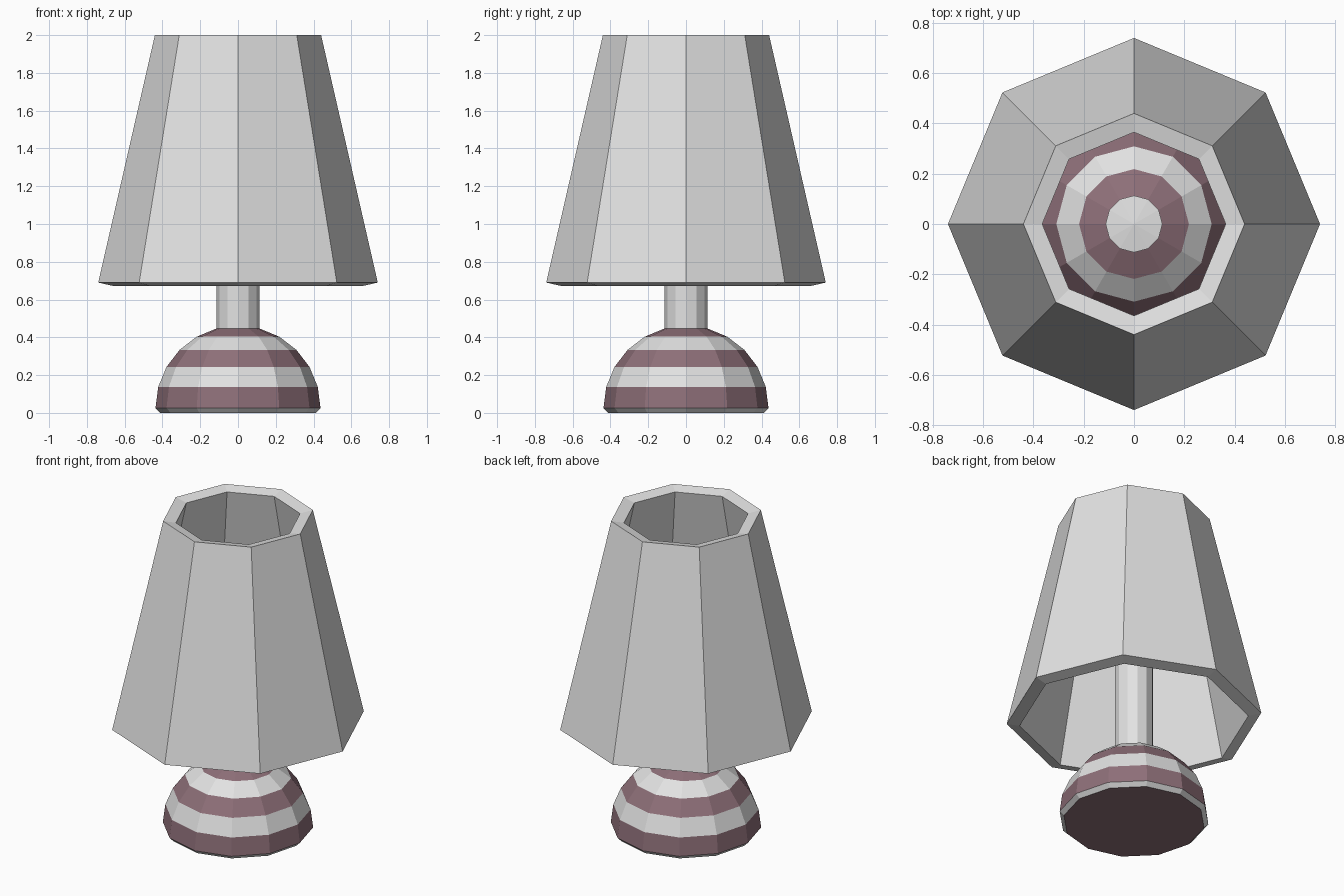
import bpy
import bmesh
from math import sin, cos, radians, tau

cube = bpy.data.objects.get("Cube")
if cube:
    bpy.data.objects.remove(cube, do_unlink=True)


def material(name, rgb):
    mat = bpy.data.materials.new(name)
    mat.use_nodes = True
    color = (*rgb, 1.0)
    mat.diffuse_color = color
    mat.node_tree.nodes["Principled BSDF"].inputs["Base Color"].default_value = color
    return mat


def lathe(name, profile, sides, mats, bands, closed=False):
    """Flat-shaded turned part; bands gives the material of each profile step."""
    bm = bmesh.new()
    rings = []
    for r, z in profile:
        if r == 0:
            rings.append([bm.verts.new((0, 0, z))] * sides)
        else:
            rings.append([bm.verts.new((r * cos(tau * i / sides), r * sin(tau * i / sides), z))
                          for i in range(sides)])
    pairs = list(zip(rings, rings[1:]))
    if closed:
        pairs.append((rings[-1], rings[0]))
    for (low, high), band in zip(pairs, bands):
        for i in range(sides):
            j = (i + 1) % sides
            corners = dict.fromkeys((low[i], low[j], high[j], high[i]))
            bm.faces.new(list(corners)).material_index = band
    bmesh.ops.recalc_face_normals(bm, faces=bm.faces[:])
    mesh = bpy.data.meshes.new(name)
    bm.to_mesh(mesh)
    bm.free()
    for mat in mats:
        mesh.materials.append(mat)
    obj = bpy.data.objects.new(name, mesh)
    bpy.context.collection.objects.link(obj)
    return obj


pale = material("pale_grey", (0.76, 0.76, 0.76))
plum = material("dusty_plum", (0.27, 0.16, 0.19))

# Striped dome base with a chamfered foot
RADIUS, FOOT = 0.437, 0.025
dome = [(RADIUS * cos(radians(a)), FOOT + RADIUS * sin(radians(a))) for a in range(0, 76, 15)]
base_profile = [(0, 0), (0.412, 0)] + dome
lathe("striped_base", base_profile, 12, [plum, pale],
      [i % 2 for i in range(len(base_profile) - 1)])

# Stem rising from the crown of the dome, with a shallow pointed cap
stem_r, stem_z = dome[-1]
STEM_TOP = 1.3
lathe("stem", [(stem_r, stem_z), (stem_r, STEM_TOP), (0, STEM_TOP + 0.015)], 12, [pale], [0, 0])

# Thick eight-sided shade, open at both ends
lathe("shade", [(0.74, 0.69), (0.44, 2.0), (0.365, 1.983), (0.665, 0.673)], 8,
      [pale], [0] * 4, closed=True)
